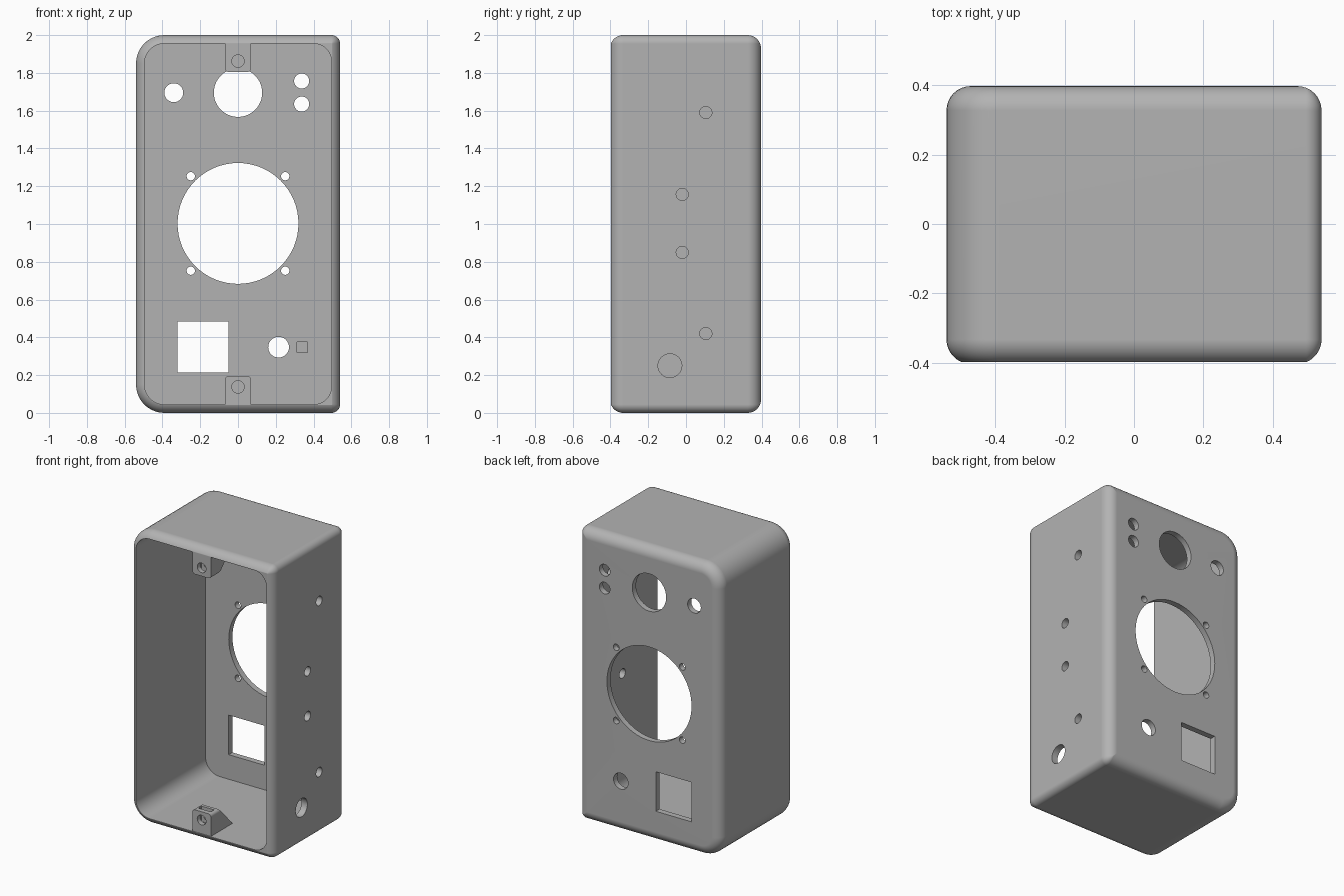
import bpy, bmesh
from math import sin, cos, pi, radians, sqrt
from mathutils import Matrix

cube = bpy.data.objects.get("Cube")
if cube:
    bpy.data.objects.remove(cube, do_unlink=True)

W, D, H = 0.54, 0.397, 2.0      # half width, half depth, height
WALL, FILLET = 0.045, 0.07

grey = bpy.data.materials.new("plain grey")
grey.use_nodes = True
COLOUR = (0.45, 0.45, 0.45, 1)
grey.diffuse_color = COLOUR
grey.node_tree.nodes["Principled BSDF"].inputs["Base Color"].default_value = COLOUR


def make(name, bm):
    bmesh.ops.recalc_face_normals(bm, faces=bm.faces)
    me = bpy.data.meshes.new(name)
    bm.to_mesh(me)
    bm.free()
    ob = bpy.data.objects.new(name, me)
    me.materials.append(grey)
    bpy.context.collection.objects.link(ob)
    return ob


def outline(inset, r_left, r_right, n=10):
    """Rounded rectangle in x and z, with its own radius for each side."""
    pts = []
    for sx, sz, start in ((1, 1, 0), (-1, 1, 1), (-1, -1, 2), (1, -1, 3)):
        r = max((r_right if sx > 0 else r_left) - inset, 0.003)
        cx, cz = sx * (W - inset - r), H / 2 + sz * (H / 2 - inset - r)
        for i in range(n + 1):
            a = (start + i / n) * pi / 2
            pts.append((cx + r * cos(a), cz + r * sin(a)))
    return pts


def loft(name, sections):
    """Skin a list of (y, outline) sections and cap both ends."""
    bm = bmesh.new()
    rings = [[bm.verts.new((x, y, z)) for x, z in pts] for y, pts in sections]
    for a, b in zip(rings, rings[1:]):
        for i in range(len(a)):
            j = (i + 1) % len(a)
            bm.faces.new((a[i], a[j], b[j], b[i]))
    bm.faces.new(rings[0])
    bm.faces.new(rings[-1])
    return make(name, bm)


def cylinder(centre, r, depth, axis):
    bm = bmesh.new()
    turn = Matrix.Rotation(pi / 2, 4, "X" if axis == "Y" else "Y")
    bmesh.ops.create_cone(bm, cap_ends=True, segments=64 if r > 0.1 else 32,
                          radius1=r, radius2=r, depth=depth,
                          matrix=Matrix.Translation(centre) @ turn)
    return make("cutter", bm)


def block(centre, size):
    bm = bmesh.new()
    bmesh.ops.create_cube(bm, size=1, matrix=Matrix.Translation(centre) @ Matrix.Diagonal((*size, 1)))
    return make("cutter", bm)


def apply_boolean(ob, other, operation="DIFFERENCE"):
    mod = ob.modifiers.new("cut", "BOOLEAN")
    mod.operation, mod.solver, mod.object = operation, "EXACT", other
    bpy.context.view_layer.objects.active = ob
    bpy.ops.object.modifier_apply(modifier=mod.name)
    bpy.data.objects.remove(other, do_unlink=True)


def finish(ob):
    bpy.ops.object.select_all(action="DESELECT")
    ob.select_set(True)
    bpy.context.view_layer.objects.active = ob
    bpy.ops.object.shade_smooth_by_angle(angle=radians(30))
    mod = ob.modifiers.new("flat panels", "WEIGHTED_NORMAL")
    mod.keep_sharp = True


# Outer shell, filleted at the front rim and around the back
sections = []
rim = WALL - 0.002
front_centre = -D + sqrt(FILLET ** 2 - (FILLET - rim) ** 2)
first = (-D - front_centre) / FILLET
for i in range(9):
    t = i / 8
    y = first * cos(t * pi / 2) * FILLET
    sections.append((front_centre + y, FILLET - sqrt(max(FILLET ** 2 - y ** 2, 0))))
for i in range(9):
    a = i / 8 * pi / 2
    sections.append((D - FILLET + FILLET * sin(a), FILLET * (1 - cos(a))))
shell = loft("enclosure_shell", [(y, outline(s, 0.15, 0.045)) for y, s in sections])

# Open cavity
cavity = outline(WALL, 0.15, 0.14)
apply_boolean(shell, loft("cutter", [(-0.6, cavity), (D - 0.04, cavity)]))

# Round back panel holes: x, z, radius
back_holes = [(0, 1.695, 0.128), (-0.34, 1.695, 0.05), (0.337, 1.757, 0.04),
              (0.337, 1.635, 0.04), (0, 1.003, 0.32), (0.215, 0.348, 0.055)]
back_holes += [(sx * 0.25, 1.003 + sz * 0.25, 0.022) for sx in (-1, 1) for sz in (-1, 1)]
for x, z, r in back_holes:
    apply_boolean(shell, cylinder((x, D, z), r, 0.3, "Y"))

# Square window and a shallow inner pocket beside the lower hole
apply_boolean(shell, block((-0.185, D, 0.348), (0.27, 0.3, 0.27)))
apply_boolean(shell, block((0.34, D - 0.04, 0.348), (0.055, 0.04, 0.055)))

# Holes through the left side wall: y, z, radius
for y, z, r in [(0.105, 1.59, 0.032), (-0.02, 1.157, 0.032), (-0.02, 0.85, 0.032),
                (0.105, 0.42, 0.032), (-0.085, 0.25, 0.063)]:
    apply_boolean(shell, cylinder((W, y, z), r, 0.3, "X"))
finish(shell)

# Screw tabs with a sloped brace, a screw hole and a nut slot
for name, base, up in (("bottom_screw_tab", WALL, 1), ("top_screw_tab", H - WALL, -1)):
    bm = bmesh.new()
    front = -D + 0.004
    profile = [(front, -0.005), (front, 0.15), (front + 0.09, 0.15), (front + 0.24, -0.005)]
    face = bm.faces.new([bm.verts.new((-0.07, y, base + up * h)) for y, h in profile])
    extruded = bmesh.ops.extrude_face_region(bm, geom=[face])["geom"]
    bmesh.ops.translate(bm, vec=(0.14, 0, 0),
                        verts=[v for v in extruded if isinstance(v, bmesh.types.BMVert)])
    edges = [e for e in bm.edges if abs(e.verts[0].co.x - e.verts[1].co.x) < 0.01
             and all(abs(v.co.z - base) > 0.1 for v in e.verts)]
    bmesh.ops.bevel(bm, geom=edges, offset=0.02, segments=5, profile=0.5, affect="EDGES")
    tab = make(name, bm)
    apply_boolean(tab, cylinder((0, front, base + up * 0.093), 0.033, 0.18, "Y"))
    apply_boolean(tab, block((0, front + 0.05, base + up * 0.11), (0.095, 0.035, 0.13)))
    finish(tab)
